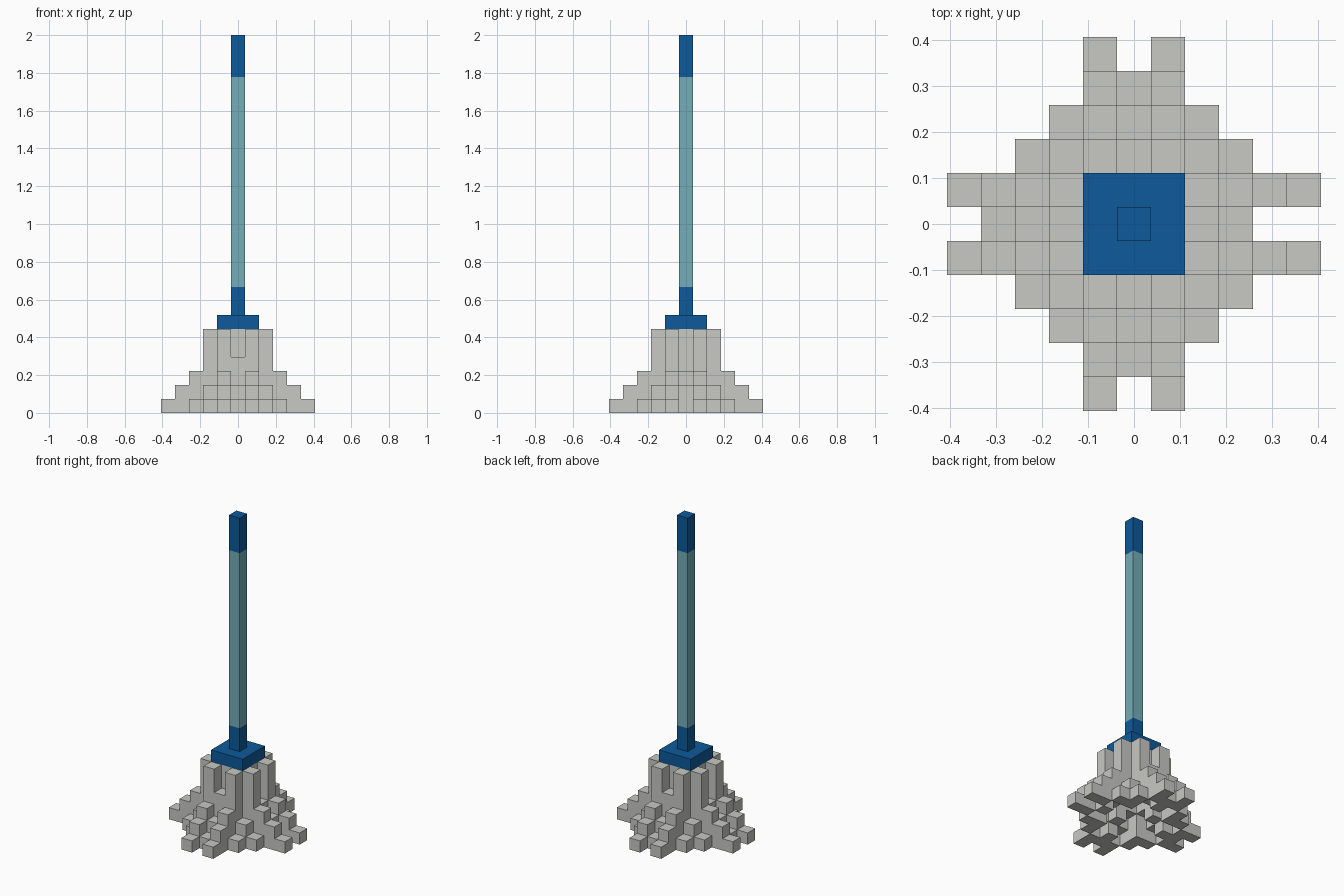
import bpy, bmesh
from mathutils import Vector

if "Cube" in bpy.data.objects:
    bpy.data.objects.remove(bpy.data.objects["Cube"])

U = 2 / 27  # one block of the grid


def material(name, rgb):
    m = bpy.data.materials.new(name)
    m.diffuse_color = (*rgb, 1)
    m.use_nodes = True
    m.node_tree.nodes["Principled BSDF"].inputs["Base Color"].default_value = m.diffuse_color
    return m


grey = material("mop_grey", (0.58, 0.58, 0.555))
blue = material("deep_blue", (0.004, 0.102, 0.328))
teal = material("pale_teal", (0.178, 0.418, 0.479))


def blocks(name, cells, mat):
    """Outer skin of a set of unit blocks (i, j centred, k from the floor)."""
    bm = bmesh.new()
    for c in cells:
        for axis in range(3):
            for s in (-1, 1):
                n = list(c)
                n[axis] += s
                if tuple(n) in cells:
                    continue
                a, b = (axis + 1) % 3, (axis + 2) % 3
                verts = []
                for p, q in ((-1, -1), (1, -1), (1, 1), (-1, 1)):
                    v = Vector((c[0], c[1], c[2] + 0.5))
                    v[axis] += s / 2
                    v[a] += p * s / 2
                    v[b] += q / 2
                    verts.append(bm.verts.new(v * U))
                bm.faces.new(verts)
    bmesh.ops.remove_doubles(bm, verts=bm.verts, dist=1e-4)
    # merge coplanar faces
    bmesh.ops.dissolve_limit(bm, angle_limit=0.01, verts=bm.verts, edges=bm.edges)
    mesh = bpy.data.meshes.new(name)
    bm.to_mesh(mesh)
    bm.free()
    mesh.materials.append(mat)
    bpy.context.collection.objects.link(bpy.data.objects.new(name, mesh))


def box(name, r, z0, z1, mat):
    blocks(name, {(i, j, k) for i in range(-r, r + 1) for j in range(-r, r + 1)
                  for k in range(z0, z1)}, mat)


# Handle and clamp plate
box("handle_tip", 0, 24, 27, blue)
box("handle_shaft", 0, 9, 24, teal)
box("handle_socket", 0, 7, 9, blue)
box("clamp_plate", 1, 6, 7, blue)

# Mop head: columns (i, j) -> bottom and top level
strands = set()


def column(i, j, z0, z1):
    strands.update((i, j, k) for k in range(z0, z1))


# core under the plate
for i in (-1, 0, 1):
    for j in (-1, 0, 1):
        column(i, j, 3, 6)

# stepped strands, repeated on all four sides
for out, z0, z1 in ((2, 2, 6), (3, 1, 3), (4, 0, 2), (5, 0, 1)):
    for s in (-1, 1):
        for t in (-1, 1):
            column(s * out, t, z0, z1)
            column(t, s * out, z0, z1)

# diagonal corner strands
for s in (-1, 1):
    for t in (-1, 1):
        column(2 * s, 2 * t, 0, 2)
        column(3 * s, 2 * t, 0, 1)
        column(2 * s, 3 * t, 0, 1)

# short middle strands, the right one ends a block earlier
for s in (-1, 1):
    column(2 * s, 0, 1, 3)
    column(3 * s, 0, 0, 2)
    column(0, 2 * s, 1, 4)
    column(0, 3 * s, 0, 2)
    column(0, 4 * s, 0, 1)
column(-4, 0, 0, 1)

blocks("mop_strands", strands, grey)
